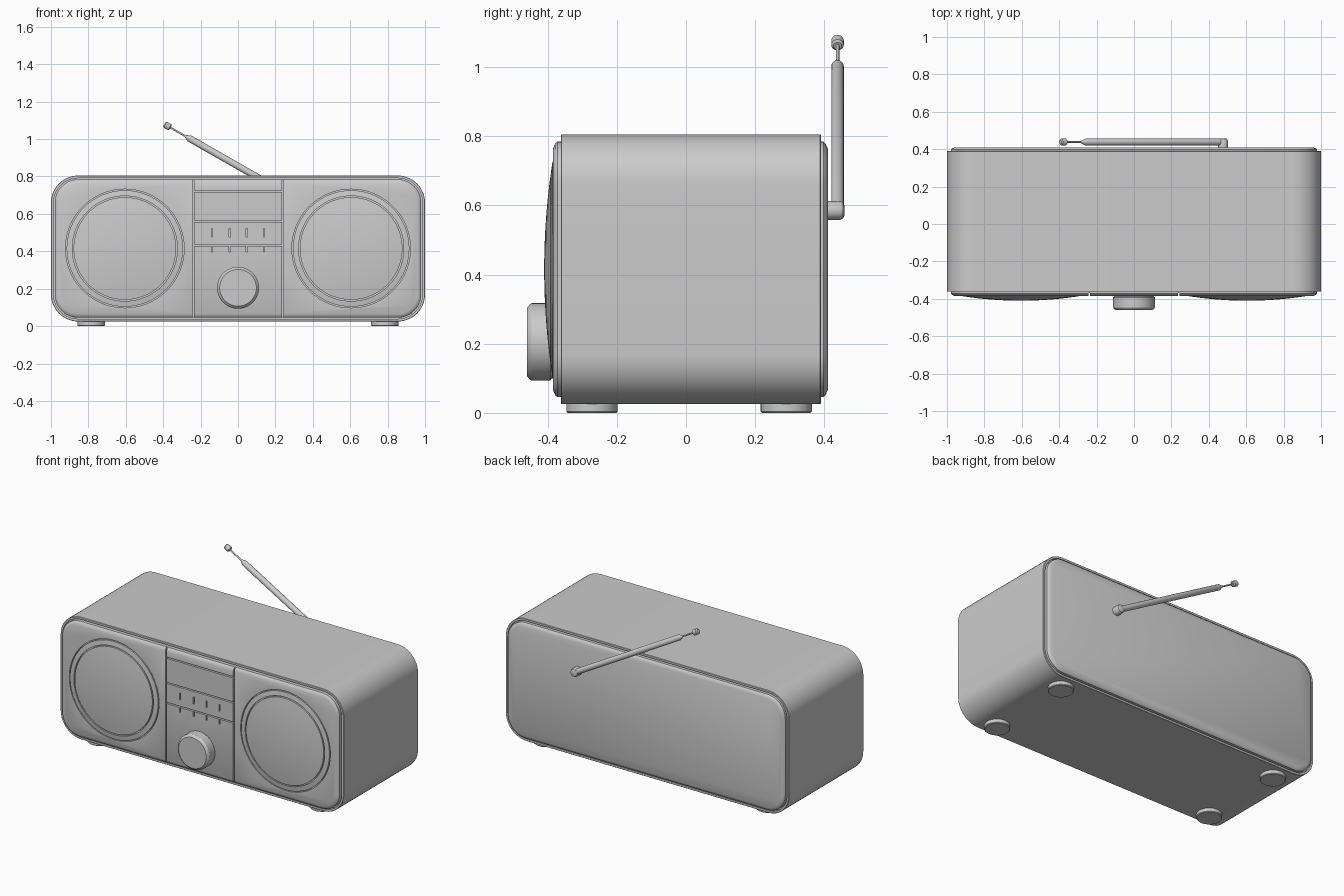
import bpy, bmesh, math
from mathutils import Vector, Matrix

if "Cube" in bpy.data.objects:
    bpy.data.objects.remove(bpy.data.objects["Cube"])


def finish(name, bm, smooth=True):
    bmesh.ops.recalc_face_normals(bm, faces=bm.faces)
    me = bpy.data.meshes.new(name)
    bm.to_mesh(me)
    bm.free()
    ob = bpy.data.objects.new(name, me)
    bpy.context.collection.objects.link(ob)
    if smooth:
        smooth_shade(ob)
    return ob


def smooth_shade(ob):
    bpy.ops.object.select_all(action='DESELECT')
    ob.select_set(True)
    bpy.context.view_layer.objects.active = ob
    bpy.ops.object.shade_smooth_by_angle(angle=math.radians(30))


def bridge(bm, a, b):
    n = len(a)
    for i in range(n):
        bm.faces.new((a[i], a[(i + 1) % n], b[(i + 1) % n], b[i]))


def loft(name, sections, seg=12):
    """Loft of rounded rectangles along y: sections are (inset, y)."""
    bm = bmesh.new()
    rings = []
    for inset, y in sections:
        r = 0.145 - inset
        ring = []
        for k, (sx, sz) in enumerate(((1, 1), (-1, 1), (-1, -1), (1, -1))):
            for i in range(seg + 1):
                a = math.pi / 2 * (k + i / seg)
                ring.append(bm.verts.new((sx * 0.855 + r * math.cos(a), y,
                                          0.415 + sz * 0.245 + r * math.sin(a))))
        rings.append(ring)
    for a, b in zip(rings, rings[1:]):
        bridge(bm, a, b)
    bm.faces.new(rings[0])
    bm.faces.new(rings[-1])
    return finish(name, bm)


def lathe_into(bm, origin, axis, profile, seg):
    """Revolve (radius, height) points about an axis, with capped ends."""
    m = Matrix.Translation(origin) @ Vector(axis).to_track_quat('Z', 'Y').to_matrix().to_4x4()
    rings = []
    for r, h in profile:
        rings.append([bm.verts.new(m @ Vector((r * math.cos(t), r * math.sin(t), h)))
                      for t in (2 * math.pi * i / seg for i in range(seg))])
    for a, b in zip(rings, rings[1:]):
        bridge(bm, a, b)
    bm.faces.new(rings[0])
    bm.faces.new(rings[-1])


def lathe(name, origin, axis, profile, seg=48):
    bm = bmesh.new()
    lathe_into(bm, origin, axis, profile, seg)
    return finish(name, bm)


# Cabinet shell with recessed ends
loft("cabinet_shell", [(0.014, -0.34), (0.014, -0.362), (0.002, -0.362), (0, -0.36),
                       (0, 0.388), (0.002, 0.39), (0.014, 0.39), (0.014, 0.37)])

# Front and back panels with chamfered rims
front = loft("front_panel", [(0.021, -0.33), (0.021, -0.372), (0.026, -0.378), (0.042, -0.385)])
loft("back_panel", [(0.021, 0.36), (0.021, 0.397), (0.026, 0.403), (0.042, 0.41)])

# Grooves and speaker wells cut into the front panel
GAP = 0.008
bm = bmesh.new()


def groove(x, z, w, h):
    m = Matrix.Translation((x, -0.385, z)) @ Matrix.Diagonal((w, 0.03, h, 1))
    bmesh.ops.create_cube(bm, size=1, matrix=m)


for s in (-1, 1):
    groove(s * 0.24, 0.415, GAP, 0.9)
    lathe_into(bm, (s * 0.605, -0.37, 0.415), (0, -1, 0), [(0.317, 0), (0.317, 0.05)], 96)
for z in (0.722, 0.561, 0.433):
    groove(0, z, 0.48, GAP)
for x in (-0.139, -0.043, 0.048, 0.139):
    groove(x, 0.5, GAP, 0.045)
    groove(x, 0.412, GAP, 0.033)
cutter = finish("groove_cutter", bm, smooth=False)
cutter.hide_render = True
mod = front.modifiers.new("grooves", 'BOOLEAN')
mod.operation = 'DIFFERENCE'
mod.solver = 'EXACT'
mod.use_self = True
mod.object = cutter
bpy.context.view_layer.objects.active = front
bpy.ops.object.modifier_apply(modifier=mod.name)
bpy.data.objects.remove(cutter)
smooth_shade(front)


# Domed speakers: outer ring, groove, grille
def dome(r):
    return (r, 0.02 + 0.024 * (1 - (r / 0.311) ** 2))


speaker = [(0.311, 0), dome(0.311), dome(0.295), dome(0.281), (0.281, 0.012), (0.274, 0.012)]
speaker += [dome(0.274 - 0.03 * i) for i in range(10)]
for side, s in (("left", -1), ("right", 1)):
    lathe(side + "_speaker", (s * 0.605, -0.366, 0.415), (0, -1, 0), speaker, 96)

# Tuning knob
lathe("tuning_knob", (0, -0.38, 0.205), (0, -1, 0),
      [(0.105, 0), (0.105, 0.008), (0.112, 0.012), (0.112, 0.066), (0.109, 0.071), (0.098, 0.08)], 64)

# Feet
for i, x in enumerate((-0.785, 0.785)):
    for j, y in enumerate((-0.272, 0.29)):
        lathe(f"foot_{i}{j}", (x, y, 0), (0, 0, 1),
              [(0.07, 0), (0.074, 0.004), (0.074, 0.035)])

# Telescopic antenna: hinge, main tube, thin section and tip
pivot = Vector((0.475, 0.438, 0.585))
direction = (-0.755, 0, 0.43)
lathe("antenna_hinge", (0.475, 0.4, 0.585), (0, 1, 0),
      [(0.027, 0), (0.027, 0.046), (0.023, 0.054), (0.014, 0.058)], 24)
lathe("antenna_tube", pivot, direction,
      [(0.012, -0.016), (0.018, -0.008), (0.018, 0.845), (0.006, 0.872)], 24)
lathe("antenna_thin_section", pivot, direction, [(0.005, 0.86), (0.005, 0.97)], 16)
lathe("antenna_tip", pivot, direction,
      [(0.012, 0.962), (0.018, 0.967), (0.018, 0.994), (0.012, 1.0)], 24)
